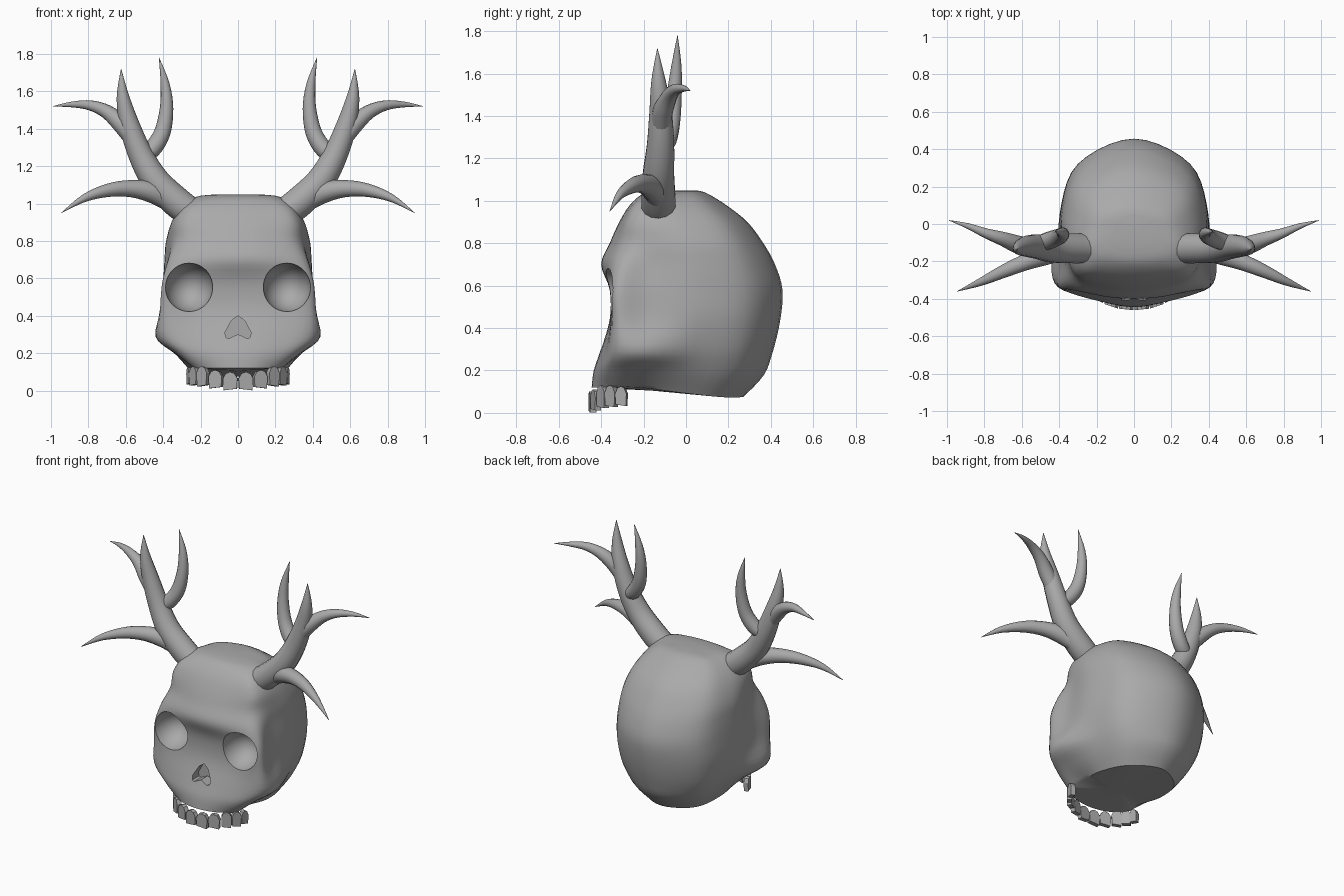
import bpy, bmesh, math
from mathutils import Vector, Matrix

if "Cube" in bpy.data.objects:
    bpy.data.objects.remove(bpy.data.objects["Cube"])

bone = bpy.data.materials.new("bone_grey")
bone.use_nodes = True
colour = (0.4, 0.4, 0.4, 1)
bone.diffuse_color = colour
bone.node_tree.nodes["Principled BSDF"].inputs["Base Color"].default_value = colour


def make(name, bm):
    bmesh.ops.recalc_face_normals(bm, faces=bm.faces)
    mesh = bpy.data.meshes.new(name)
    bm.to_mesh(mesh)
    bm.free()
    mesh.materials.append(bone)
    ob = bpy.data.objects.new(name, mesh)
    bpy.context.collection.objects.link(ob)
    return ob


def smooth(ob, angle):
    bpy.ops.object.select_all(action='DESELECT')
    ob.select_set(True)
    bpy.context.view_layer.objects.active = ob
    bpy.ops.object.shade_smooth_by_angle(angle=math.radians(angle))


def spline(pts, steps, closed=False):
    """Catmull-Rom curve through tuples of any length."""
    n = len(pts)
    pick = (lambda i: pts[i % n]) if closed else (lambda i: pts[min(max(i, 0), n - 1)])
    out = []
    for i in range(n if closed else n - 1):
        a, b, c, d = (pick(i + k) for k in (-1, 0, 1, 2))
        for s in range(steps):
            t = s / steps
            out.append(tuple(q + 0.5 * t * (r - p + t * (2*p - 5*q + 4*r - u + t * (3*q - p - 3*r + u)))
                             for p, q, r, u in zip(a, b, c, d)))
    return out if closed else out + [pts[-1]]


def loft(name, rings):
    """Skin closed rings and close both ends with fans."""
    bm = bmesh.new()
    loops = [[bm.verts.new(p) for p in ring] for ring in rings]
    n = len(loops[0])
    for lo, hi in zip(loops, loops[1:]):
        for i in range(n):
            bm.faces.new((lo[i], lo[(i + 1) % n], hi[(i + 1) % n], hi[i]))
    for loop in (loops[0], loops[-1]):
        mid = bm.verts.new(sum((v.co for v in loop), Vector()) / n)
        for i in range(n):
            bm.faces.new((loop[i], loop[(i + 1) % n], mid))
    return make(name, bm)


# Skull sections: height, front y, corner x, corner y, temple x, side x, back y
sections = [
    (1.05, -.12, .09, -.10, .11, .10, .05),
    (1.035, -.20, .19, -.17, .23, .21, .10),
    (.98, -.265, .26, -.235, .30, .29, .19),
    (.90, -.315, .30, -.27, .35, .345, .29),
    (.80, -.36, .31, -.29, .365, .38, .365),
    (.70, -.40, .36, -.32, .37, .39, .42),
    (.58, -.36, .395, -.34, .385, .395, .455),
    (.44, -.36, .405, -.335, .40, .395, .445),
    (.29, -.405, .40, -.34, .44, .37, .41),
    (.20, -.435, .31, -.36, .34, .32, .37),
    (.12, -.445, .23, -.35, .23, .25, .27),
]


def skull_ring(z, yf, xc, yc, xt, xm, yb):
    depth = yb - yc
    low = max(0, .25 - z) * .35
    half = [(xc * .55, yf + .25 * (yc - yf), z), (xc, yc, z),
            (xt, yc + .2 * depth, z), (xm, yc + .5 * depth, z - low * .5),
            (xm * .76, yc + .83 * depth, z - low)]
    mirrored = [(-x, y, h) for x, y, h in reversed(half)]
    return spline([(0, yf, z)] + half + [(0, yb, z - low)] + mirrored, 5, True)


skull = loft("skull", [skull_ring(*s) for s in spline(sections, 4)])

# Eye socket and nose cutters
cutters = []
for side in (-1, 1):
    bm = bmesh.new()
    bmesh.ops.create_uvsphere(bm, u_segments=32, v_segments=20, radius=1)
    bmesh.ops.transform(bm, matrix=Matrix.Translation((side * .262, -.375, .552))
                        @ Matrix.Diagonal((.128, .17, .13, 1)), verts=bm.verts)
    cutters.append(make("eye_cutter", bm))
bm = bmesh.new()
outline = [(0, .40), (.035, .375), (.07, .31), (.065, .285), (.05, .278), (0, .302)]
outline += [(-x, z) for x, z in reversed(outline[1:-1])]
face = bm.faces.new([bm.verts.new((x, -.55, z)) for x, z in outline])
moved = bmesh.ops.extrude_face_region(bm, geom=[face])["geom"]
bmesh.ops.translate(bm, vec=(0, .22, 0), verts=[v for v in moved if isinstance(v, bmesh.types.BMVert)])
cutters.append(make("nose_cutter", bm))

bpy.context.view_layer.objects.active = skull
for cutter in cutters:
    cutter.hide_render = True
    mod = skull.modifiers.new("cut", 'BOOLEAN')
    mod.operation, mod.solver, mod.object = 'DIFFERENCE', 'EXACT', cutter
    bpy.ops.object.modifier_apply(modifier=mod.name)
    bpy.data.objects.remove(cutter)
smooth(skull, 40)

# Teeth along the jaw arch: angle, width, bottom, top
teeth = [(9, .078, .01, .10), (27, .075, .02, .11), (46, .065, .03, .13),
         (63, .06, .035, .13), (80, .055, .04, .125)]
for side in (-1, 1):
    for i, (deg, width, low, top) in enumerate(teeth):
        a = math.radians(deg)
        w = width / 2
        shape = [(-w * .9, low), (w * .9, low - .008), (w, top - .035), (w * .6, top - .008),
                 (0, top), (-w * .6, top - .008), (-w, top - .035)]
        bm = bmesh.new()
        face = bm.faces.new([bm.verts.new((x, -.012, z)) for x, z in shape])
        moved = bmesh.ops.extrude_face_region(bm, geom=[face])["geom"]
        bmesh.ops.translate(bm, vec=(0, .03, 0), verts=[v for v in moved if isinstance(v, bmesh.types.BMVert)])
        place = Matrix.Translation((.262 * math.sin(a), -.275 - .172 * math.cos(a), 0))
        turn = Matrix.Rotation(math.atan2(.172 * math.sin(a), .262 * math.cos(a)), 4, 'Z')
        bm.transform(Matrix.Diagonal((side, 1, 1, 1)) @ place @ turn)
        make(f"tooth_{'left' if side > 0 else 'right'}_{i + 1}", bm)

# Antler branches: x, y, z, radius along each path
branches = {
    "beam": [(.25, -.13, .95, .08), (.33, -.13, 1.01, .082), (.44, -.13, 1.12, .076), (.52, -.12, 1.26, .066),
             (.58, -.12, 1.42, .054), (.615, -.13, 1.57, .034), (.625, -.135, 1.72, .001)],
    "inner_tine": [(.52, -.11, 1.25, .04), (.46, -.09, 1.29, .047), (.405, -.07, 1.38, .044),
                   (.382, -.055, 1.51, .036), (.39, -.045, 1.64, .024), (.422, -.04, 1.78, .001)],
    "outer_tine": [(.56, -.12, 1.34, .045), (.62, -.11, 1.42, .048), (.70, -.08, 1.49, .038),
                   (.79, -.05, 1.525, .027), (.89, -.01, 1.53, .015), (.99, .02, 1.52, .001)],
    "lower_tine": [(.37, -.13, 1.01, .05), (.46, -.16, 1.06, .056), (.57, -.20, 1.08, .046),
                   (.69, -.25, 1.072, .036), (.82, -.31, 1.03, .021), (.945, -.36, .95, .001)],
}
for side in (-1, 1):
    for part, path in branches.items():
        pts = spline(path, 4)
        rings = []
        for i, (x, y, z, r) in enumerate(pts):
            p = Vector((x, y, z))
            ahead, behind = pts[min(i + 1, len(pts) - 1)], pts[max(i - 1, 0)]
            along = (Vector(ahead[:3]) - Vector(behind[:3])).normalized()
            u = along.cross(Vector((0, 1, 0))).normalized()
            v = along.cross(u)
            ring = [p + r * (u * math.cos(k * math.tau / 14) + v * math.sin(k * math.tau / 14)) for k in range(14)]
            rings.append([(side * q.x, q.y, q.z) for q in ring])
        smooth(loft(f"antler_{part}_{'left' if side > 0 else 'right'}", rings), 50)
